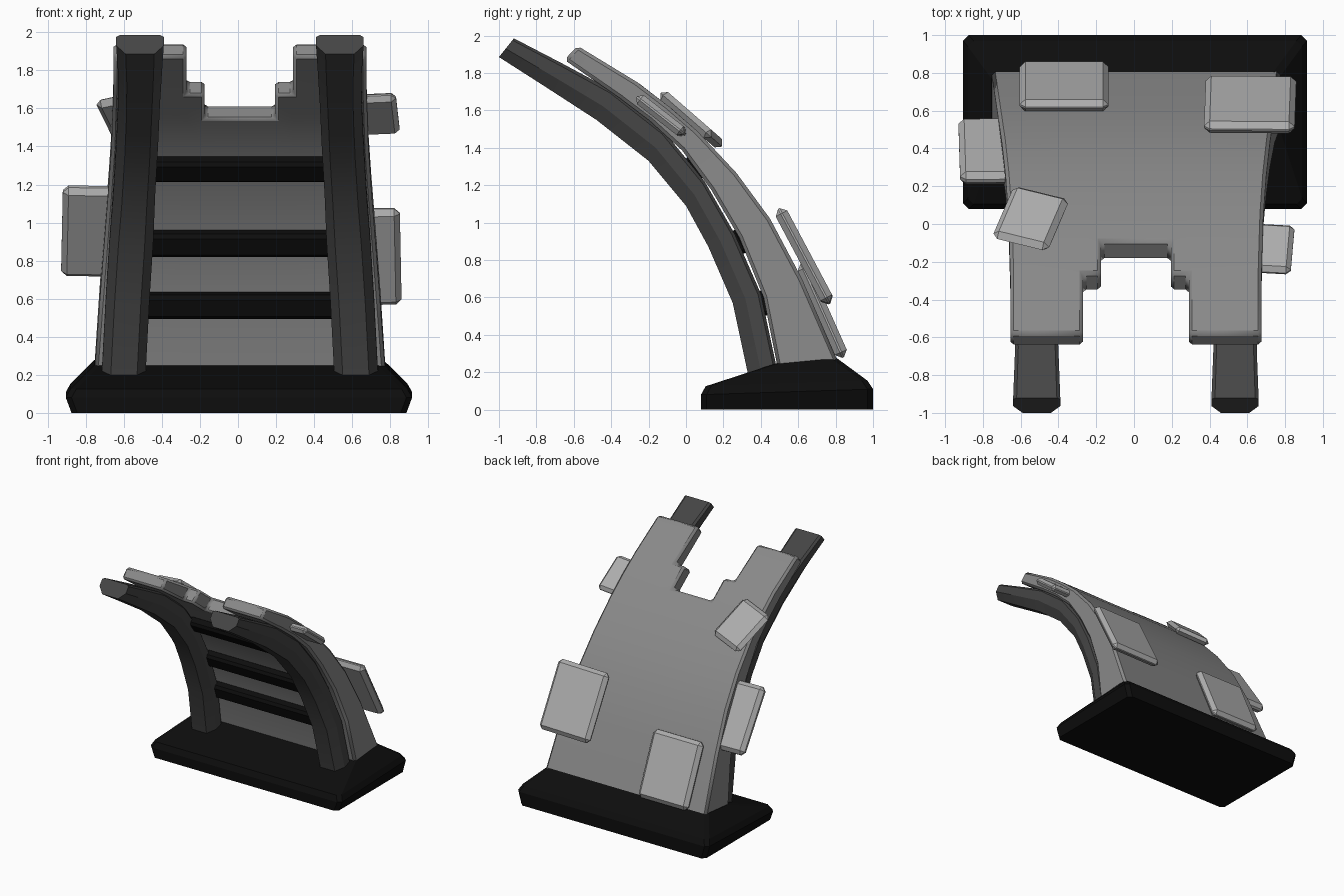
import bpy, bmesh
from math import radians
from mathutils import Matrix, Vector

if "Cube" in bpy.data.objects:
    bpy.data.objects.remove(bpy.data.objects["Cube"])

CX = 0.01  # the upright structure sits slightly off centre


def material(name, v):
    m = bpy.data.materials.new(name)
    m.diffuse_color = (v, v, v, 1)
    m.use_nodes = True
    m.node_tree.nodes["Principled BSDF"].inputs["Base Color"].default_value = m.diffuse_color
    return m


BLACK = material("black", 0.004)
DARK = material("dark_grey", 0.06)
GREY = material("mid_grey", 0.25)
LIGHT = material("light_grey", 0.42)


def finish(bm, name, mat, bevel=0, smooth=False):
    bmesh.ops.recalc_face_normals(bm, faces=bm.faces)
    me = bpy.data.meshes.new(name)
    bm.to_mesh(me)
    bm.free()
    ob = bpy.data.objects.new(name, me)
    bpy.context.collection.objects.link(ob)
    me.materials.append(mat)
    if bevel:
        b = ob.modifiers.new("bevel", 'BEVEL')
        b.width, b.segments = bevel, 1
        b.limit_method, b.angle_limit = 'ANGLE', radians(40)
    if smooth:
        bpy.ops.object.select_all(action='DESELECT')
        ob.select_set(True)
        bpy.context.view_layer.objects.active = ob
        bpy.ops.object.shade_smooth_by_angle(angle=radians(25))
    return ob


def loft(rings):
    bm = bmesh.new()
    vs = [[bm.verts.new(p) for p in r] for r in rings]
    n = len(rings[0])
    for a, b in zip(vs, vs[1:]):
        for i in range(n):
            j = (i + 1) % n
            bm.faces.new((a[i], a[j], b[j], b[i]))
    bm.faces.new(vs[0])
    bm.faces.new(vs[-1])
    return bm


def plate(name, mat, centre, size, slope, spin=0, bevel=0.03):
    # box lying on the curve: local y runs down the slope
    bm = bmesh.new()
    mtx = (Matrix.Translation(centre) @ Matrix.Rotation(radians(-slope), 4, 'X')
           @ Matrix.Rotation(radians(spin), 4, 'Z') @ Matrix.Diagonal((*size, 1)))
    bmesh.ops.create_cube(bm, size=1, matrix=mtx)
    return finish(bm, name, mat, bevel)


# Base: stacked octagonal rings with a sloping top
def base_ring(hx, y0, z0, y1, z1, c=0.03):
    k = (z1 - z0) / (y1 - y0)
    pts = [(-hx + c, y0), (hx - c, y0), (hx, y0 + c), (hx, y1 - c),
           (hx - c, y1), (-hx + c, y1), (-hx, y1 - c), (-hx, y0 + c)]
    return [(x + 0.005, y, z0 + (y - y0) * k) for x, y in pts]


finish(loft([base_ring(0.88, 0.08, 0, 1.0, 0),
             base_ring(0.91, 0.08, 0.08, 1.0, 0.11),
             base_ring(0.885, 0.105, 0.125, 0.97, 0.155),
             base_ring(0.76, 0.49, 0.25, 0.80, 0.28)]), "base", BLACK)

# Rails: front y, z, back y, z, centre x, half width
RAIL = [(-1.0, 1.885, -0.92, 1.985, 0.525, 0.125),
        (-0.75, 1.725, -0.66, 1.85, 0.525, 0.115),
        (-0.48, 1.55, -0.40, 1.71, 0.53, 0.11),
        (-0.20, 1.33, -0.12, 1.49, 0.54, 0.11),
        (0.0, 1.09, 0.10, 1.22, 0.555, 0.11),
        (0.12, 0.87, 0.26, 0.94, 0.57, 0.115),
        (0.25, 0.57, 0.40, 0.62, 0.59, 0.115),
        (0.34, 0.15, 0.49, 0.20, 0.612, 0.115)]
SECTION = [(-0.6, 0), (0.6, 0), (1, 0.45), (1, 0.9), (0.85, 1), (-0.85, 1), (-1, 0.9), (-1, 0.45)]
for side, name in ((-1, "rail_left"), (1, "rail_right")):
    rings = []
    for fy, fz, ky, kz, cx, hw in RAIL:
        f, k = Vector((0, fy, fz)), Vector((0, ky, kz))
        rings.append([f.lerp(k, t) + Vector((CX + side * (cx + s * hw), 0, 0))
                      for s, t in SECTION])
    finish(loft(rings), name, DARK, smooth=True)

# Curved panel: top y, z, bottom y, z, half width; notch cells left open
PANEL = [(-0.58, 1.945, -0.65, 1.87, 0.665),
         (-0.26, 1.75, -0.36, 1.67, 0.665),
         (-0.09, 1.62, -0.195, 1.545, 0.67),
         (0.06, 1.49, -0.02, 1.385, 0.675),
         (0.27, 1.265, 0.135, 1.175, 0.69),
         (0.45, 1.02, 0.285, 0.92, 0.71),
         (0.62, 0.70, 0.415, 0.60, 0.735),
         (0.82, 0.24, 0.495, 0.20, 0.765)]
bm = bmesh.new()
grid = {}
for r, (ty, tz, by, bz, w) in enumerate(PANEL):
    for c, x in enumerate((-w, -0.28, -0.185, 0.185, 0.28, w)):
        grid[r, c, 0] = bm.verts.new((CX + x, ty, tz))
        grid[r, c, 1] = bm.verts.new((CX + x, by, bz))
OPEN = {(0, 1), (0, 2), (0, 3), (1, 2)}
solid = {(r, c) for r in range(len(PANEL) - 1) for c in range(5)} - OPEN
for r, c in solid:
    q = [(r, c), (r, c + 1), (r + 1, c + 1), (r + 1, c)]
    for s in (0, 1):
        bm.faces.new([grid[a, b, s] for a, b in q])
    for i, nb in enumerate(((r - 1, c), (r, c + 1), (r + 1, c), (r, c - 1))):
        if nb not in solid:
            a, b = q[i], q[(i + 1) % 4]
            bm.faces.new([grid[a[0], a[1], 0], grid[b[0], b[1], 0],
                          grid[b[0], b[1], 1], grid[a[0], a[1], 1]])
bmesh.ops.delete(bm, geom=[v for v in bm.verts if not v.link_faces], context='VERTS')
finish(bm, "curved_panel", GREY, bevel=0.018, smooth=True)

# Rungs between the rails
for i, (y, z, w, slope) in enumerate(((0.03, 1.28, 0.935, 52), (0.268, 0.89, 0.975, 64),
                                      (0.402, 0.565, 1.01, 69))):
    plate(f"rung_{i + 1}", BLACK, (CX, y, z), (w, 0.135, 0.085), slope, bevel=0.02)

# Loose patches fixed on and into the panel
plate("patch_low_left", LIGHT, (-0.37, 0.728, 0.53), (0.47, 0.55, 0.07), 66)
plate("patch_low_right", LIGHT, (0.615, 0.632, 0.82), (0.48, 0.57, 0.07), 62, -1)
plate("patch_mid_left", LIGHT, (-0.735, 0.385, 0.955), (0.38, 0.56, 0.08), 56, 1)
plate("patch_high_left", LIGHT, (-0.547, 0.028, 1.55), (0.31, 0.38, 0.06), 41, -18)
plate("patch_high_right", LIGHT, (0.715, -0.132, 1.57), (0.25, 0.32, 0.06), 38, -4, 0.025)
